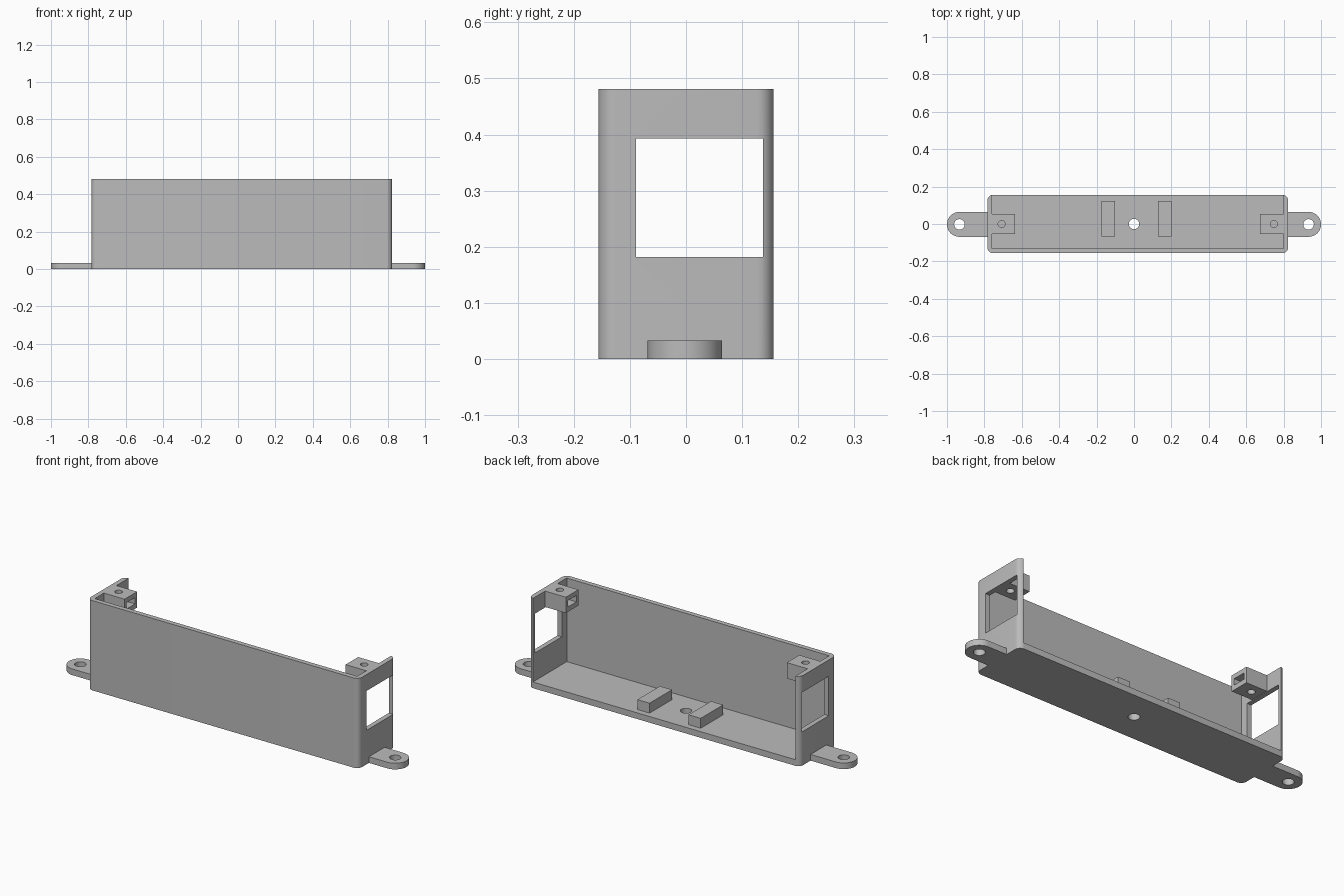
import bpy
import bmesh
import math
from mathutils import Matrix, Vector

if "Cube" in bpy.data.objects:
    bpy.data.objects.remove(bpy.data.objects["Cube"], do_unlink=True)

grey = bpy.data.materials.new("plain grey")
grey.use_nodes = True
GREY = (0.5, 0.5, 0.5, 1.0)
grey.diffuse_color = GREY
grey.node_tree.nodes["Principled BSDF"].inputs["Base Color"].default_value = GREY

X0, X1 = -0.784, 0.824      # outer ends of the housing
HALF_Y, TOP = 0.156, 0.481
WALL, FLOOR = 0.026, 0.033


def finish(name, bm):
    mesh = bpy.data.meshes.new(name)
    bmesh.ops.recalc_face_normals(bm, faces=bm.faces)
    bm.to_mesh(mesh)
    bm.free()
    mesh.materials.append(grey)
    obj = bpy.data.objects.new(name, mesh)
    bpy.context.collection.objects.link(obj)
    return obj


def box(name, lo, hi, corner=0.0):
    """Box between two corners, with optional rounded vertical edges."""
    lo, hi = Vector(lo), Vector(hi)
    bm = bmesh.new()
    bmesh.ops.create_cube(bm, size=1)
    for v in bm.verts:
        v.co = Vector([(lo[i] + hi[i]) / 2 + v.co[i] * (hi[i] - lo[i]) for i in range(3)])
    if corner:
        upright = [e for e in bm.edges if abs(e.verts[0].co.z - e.verts[1].co.z) > 0.01]
        bmesh.ops.bevel(bm, geom=upright, offset=corner, segments=8,
                        profile=0.5, affect='EDGES')
    return finish(name, bm)


def pin(x, y, z, radius, height):
    """Upright cylinder used to drill holes."""
    bm = bmesh.new()
    bmesh.ops.create_cone(bm, cap_ends=True, segments=32, radius1=radius, radius2=radius,
                          depth=height, matrix=Matrix.Translation((x, y, z)))
    return finish("drill", bm)


def activate(obj):
    bpy.ops.object.select_all(action='DESELECT')
    obj.select_set(True)
    bpy.context.view_layer.objects.active = obj


def cut(obj, *cutters):
    activate(obj)
    for c in cutters:
        c.hide_render = True
        mod = obj.modifiers.new("cut", 'BOOLEAN')
        mod.operation, mod.solver, mod.object = 'DIFFERENCE', 'EXACT', c
        bpy.ops.object.modifier_apply(modifier=mod.name)
        bpy.data.objects.remove(c, do_unlink=True)
    bpy.ops.object.shade_smooth_by_angle(angle=math.radians(30))


# Housing: floor, front wall and two end walls, open at the back and top
housing = box("housing", (X0, -HALF_Y, 0), (X1, HALF_Y, TOP), corner=0.03)
cut(housing,
    box("cavity", (X0 + WALL, -HALF_Y + WALL, FLOOR), (X1 - WALL, 0.4, 0.7)),
    box("window", (-1.2, -0.089, 0.182), (1.2, 0.137, 0.393)),
    pin(0, 0, 0, 0.028, 0.2))

for side, end, label in ((-1, X0, "right"), (1, X1, "left")):
    # Mounting lug: straight tab with a half-round tip and a screw hole
    r, cy = 0.0665, -0.002
    cx = side * (1 - r)
    outline = [(end, cy - r), (end, cy + r)]
    for i in range(25):
        a = math.pi / 2 - math.pi * i / 24
        outline.append((cx + side * r * math.cos(a), cy + r * math.sin(a)))
    bm = bmesh.new()
    face = bm.faces.new([bm.verts.new((x, y, 0)) for x, y in outline])
    grown = bmesh.ops.extrude_face_region(bm, geom=[face])
    bmesh.ops.translate(bm, vec=(0, 0, FLOOR),
                        verts=[v for v in grown["geom"] if isinstance(v, bmesh.types.BMVert)])
    lug = finish(label + "_mounting_lug", bm)
    cut(lug, pin(cx, cy, 0, 0.028, 0.2))

    # Screw bracket at the wall top, with a nut slot in its inner face
    wall_x = end - side * WALL
    inner = wall_x - side * 0.123
    hole_x = end - side * 0.076
    bracket = box(label + "_screw_bracket",
                  (min(wall_x, inner), -0.053, 0.396), (max(wall_x, inner), 0.053, TOP))
    slot_in, slot_out = hole_x + side * 0.036, inner - side * 0.05
    cut(bracket,
        pin(hole_x, 0, 0.44, 0.019, 0.3),
        box("nut_slot", (min(slot_in, slot_out), -0.036, 0.422),
            (max(slot_in, slot_out), 0.036, 0.456)))

# Two support blocks on the floor
for x, label in ((-0.138, "right"), (0.165, "left")):
    box(label + "_support_block", (x - 0.036, -0.066, FLOOR), (x + 0.036, 0.124, 0.086))
